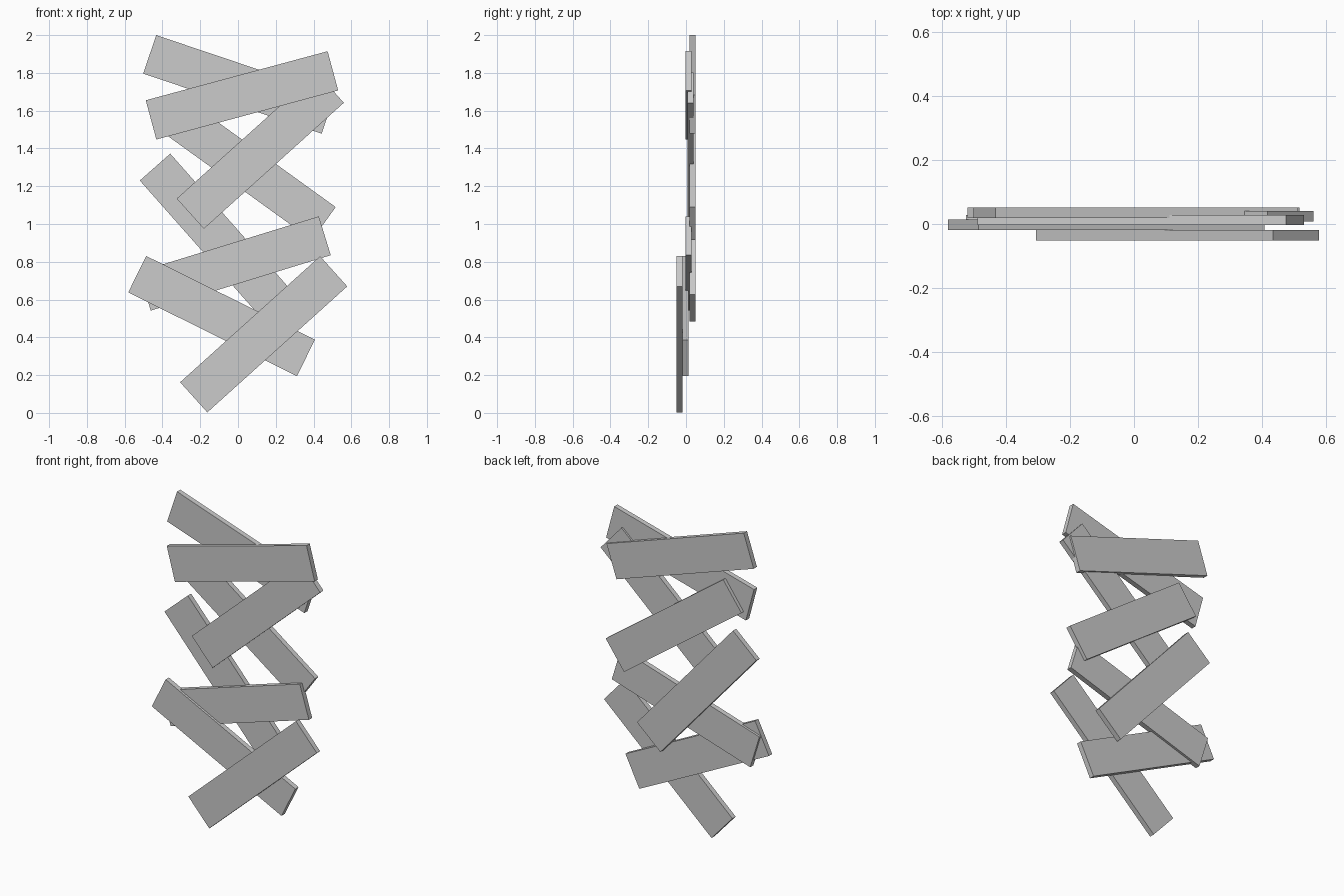
import bpy
import math

if "Cube" in bpy.data.objects:
    bpy.data.objects.remove(bpy.data.objects["Cube"])

LENGTH, THICK, WIDTH = 0.997, 0.032, 0.215


def plank(name, x, z, y, tilt):
    """One flat board; tilt in degrees, positive rises towards +x."""
    bpy.ops.mesh.primitive_cube_add(size=1, location=(x, y, z))
    ob = bpy.context.object
    ob.name = name
    ob.scale = (LENGTH, THICK, WIDTH)
    ob.rotation_euler = (0, -math.radians(tilt), 0)
    bpy.ops.object.transform_apply(location=False, rotation=True, scale=True)
    return ob


# back layer
plank("plank_back_top", 0.005, 1.739, 0.035, -18.6)
plank("plank_back_middle", 0.05, 1.294, 0.035, -35.8)
plank("plank_back_lower", -0.109, 0.928, 0.035, -48.5)
# middle layers
plank("plank_mid_diagonal", 0.118, 1.388, 0.024, 42.0)
plank("plank_mid_top", 0.021, 1.681, 0.0125, 15.1)
plank("plank_mid_lower", -0.017, 0.791, 0.0125, 17.1)
# front layers
plank("plank_front_lower", -0.087, 0.5125, -0.002, -26.4)
plank("plank_front_bottom", 0.136, 0.416, -0.035, 42.0)
